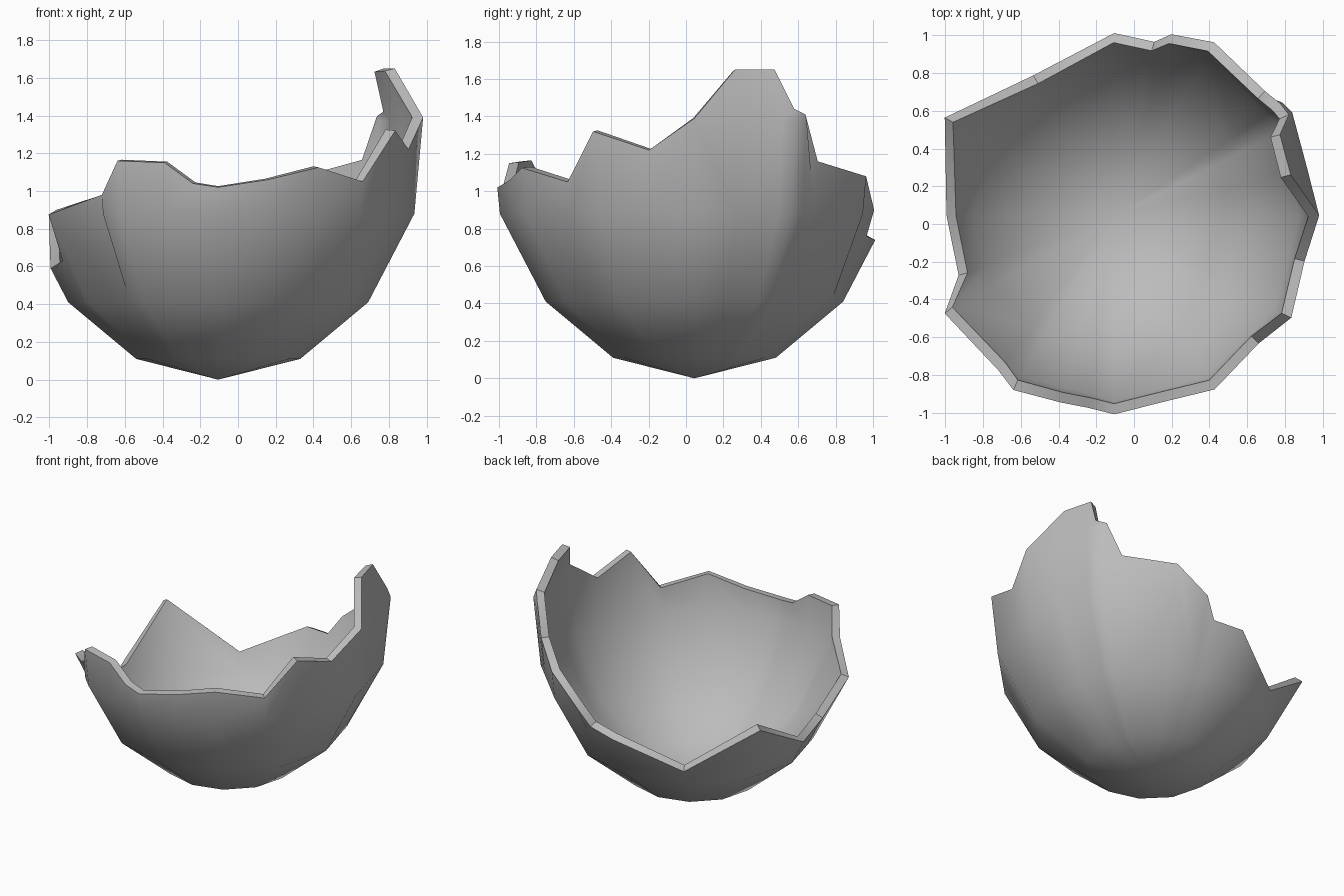
import bpy, bmesh
from math import radians, cos, sin
from mathutils import Vector

if "Cube" in bpy.data.objects:
    bpy.data.objects.remove(bpy.data.objects["Cube"])

CENTRE = Vector((-0.105, 0.045, 0))
SIDES = 12
# Shell profile: radius and height
PROFILE = [(0.435, 0.11), (0.795, 0.41), (1.04, 0.88), (1.09, 1.38), (0.99, 1.66)]
# Broken edge: angle in degrees and height
RIM = [(0, 1.39), (13, 1.65), (26, 1.65), (30, 1.44), (34, 1.41), (39.5, 1.16),
       (60, 1.08), (72.5, 0.9), (77, 0.76), (90, 0.74), (120, 0.53), (150, 0.875),
       (180, 0.59), (201, 0.63), (210, 0.875), (233, 0.98), (240, 1.16),
       (254, 1.15), (262.5, 1.04), (270, 1.02), (285, 1.06), (300, 1.125),
       (318.5, 1.05), (330, 1.32), (346.5, 1.22)]


def radius_at(z):
    for (r0, z0), (r1, z1) in zip(PROFILE, PROFILE[1:]):
        if z <= z1:
            return r0 + (r1 - r0) * (z - z0) / (z1 - z0)
    return PROFILE[-1][0]


def shell_point(angle, z):
    """Point on the flat-sided shell at this angle and height."""
    half = 180 / SIDES
    r = radius_at(z) * cos(radians(half)) / cos(radians(angle % (2 * half) - half))
    a = radians(angle)
    return CENTRE + Vector((r * cos(a), r * sin(a), z))


# Outer skin, one column of points per rim corner
bm = bmesh.new()
pole = bm.verts.new(CENTRE)
columns = []
for angle, top in RIM:
    heights = [z for r, z in PROFILE if z < top - 0.02] + [top]
    columns.append([bm.verts.new(shell_point(angle, z)) for z in heights])
for a, b in zip(columns, columns[1:] + columns[:1]):
    bm.faces.new((pole, b[0], a[0]))
    last = min(len(a), len(b)) - 1
    for i in range(last - 1):
        bm.faces.new((a[i], b[i], b[i + 1], a[i + 1]))
    bm.faces.new(a[last - 1:last] + b[last - 1:] + a[:last - 1:-1])

# Merge the flat parts of each side, and face outward
bmesh.ops.dissolve_limit(bm, angle_limit=radians(1), verts=bm.verts, edges=bm.edges)
bmesh.ops.recalc_face_normals(bm, faces=bm.faces)
lowest = min(bm.faces, key=lambda f: f.calc_center_median().z)
if lowest.normal.z > 0:
    bmesh.ops.reverse_faces(bm, faces=bm.faces)
mesh = bpy.data.meshes.new("broken_shell")
bm.to_mesh(mesh)
bm.free()
shell = bpy.data.objects.new("broken_shell", mesh)
bpy.context.collection.objects.link(shell)

# Wall thickness, inward
wall = shell.modifiers.new("wall", 'SOLIDIFY')
wall.thickness = 0.055
wall.offset = -1
wall.use_even_offset = True
bpy.context.view_layer.objects.active = shell
shell.select_set(True)
bpy.ops.object.modifier_apply(modifier="wall")
bpy.ops.object.shade_smooth_by_angle(angle=radians(45))

# Single grey colour
grey = bpy.data.materials.new("shell_grey")
grey.use_nodes = True
colour = (0.5, 0.5, 0.5, 1)
grey.diffuse_color = colour
grey.node_tree.nodes["Principled BSDF"].inputs["Base Color"].default_value = colour
shell.data.materials.append(grey)
